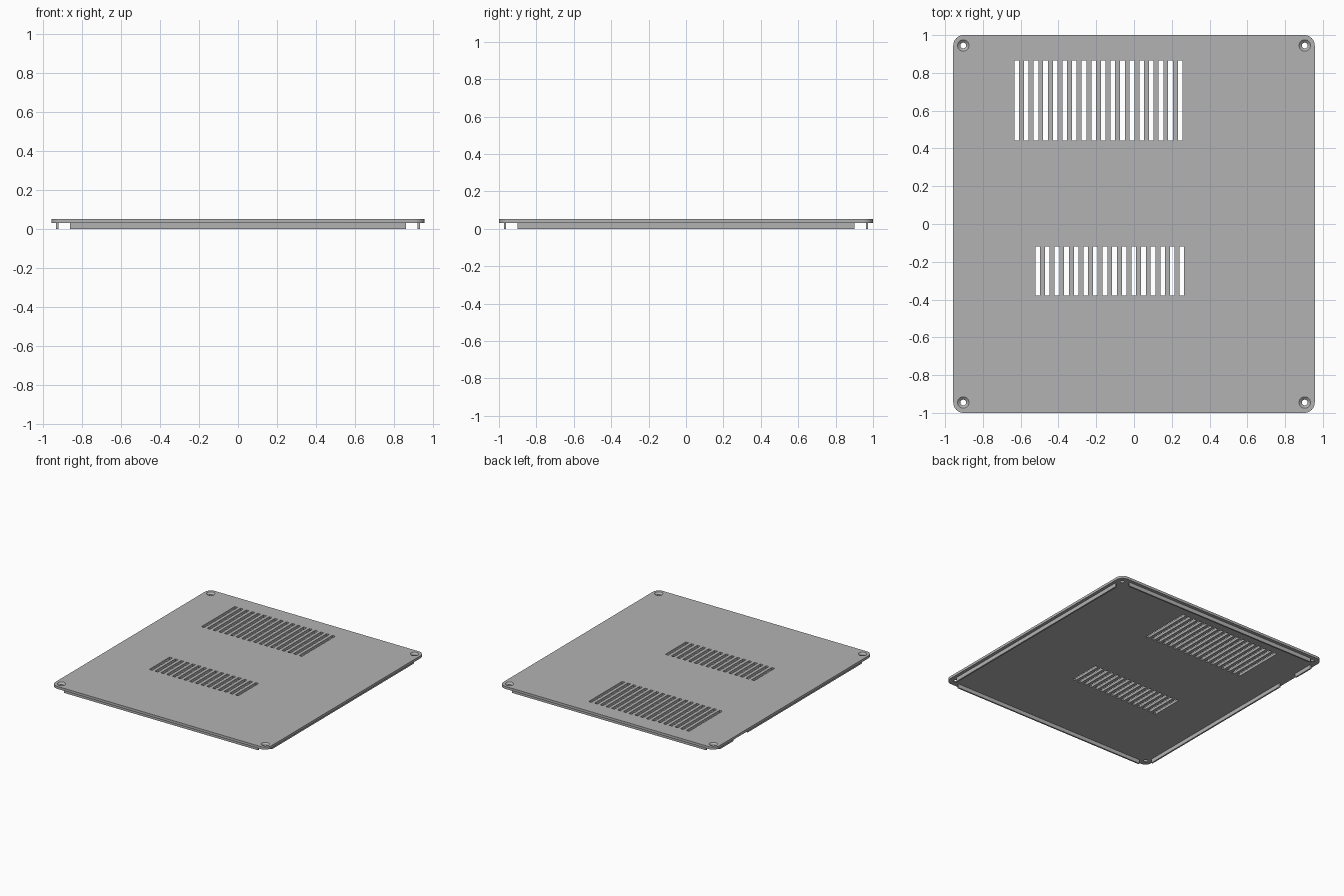
import bpy, bmesh
from mathutils import Matrix, Vector

cube = bpy.data.objects.get("Cube")
if cube:
    bpy.data.objects.remove(cube)

HX, HY = 0.957, 1.0          # half width and half depth of the plate
Z0, Z1 = 0.031, 0.051        # underside and top of the plate

grey = bpy.data.materials.new("plain grey")
grey.use_nodes = True
colour = (0.45, 0.45, 0.45, 1)
grey.diffuse_color = colour
grey.node_tree.nodes["Principled BSDF"].inputs["Base Color"].default_value = colour


def add_box(bm, x0, x1, y0, y1, z0, z1):
    mat = Matrix.Translation(((x0 + x1) / 2, (y0 + y1) / 2, (z0 + z1) / 2))
    mat = mat @ Matrix.Diagonal((x1 - x0, y1 - y0, z1 - z0, 1))
    return bmesh.ops.create_cube(bm, size=1, matrix=mat)["verts"]


def add_cone(bm, x, y, z0, z1, r0, r1):
    bmesh.ops.create_cone(bm, cap_ends=True, segments=32, radius1=r0, radius2=r1,
                          depth=z1 - z0, matrix=Matrix.Translation((x, y, (z0 + z1) / 2)))


def finish(bm, name):
    mesh = bpy.data.meshes.new(name)
    bm.to_mesh(mesh)
    bm.free()
    mesh.materials.append(grey)
    obj = bpy.data.objects.new(name, mesh)
    bpy.context.collection.objects.link(obj)
    return obj


def cut(target, cutter):
    mod = target.modifiers.new("cut", "BOOLEAN")
    mod.operation = "DIFFERENCE"
    mod.solver = "EXACT"
    mod.object = cutter
    bpy.context.view_layer.objects.active = target
    bpy.ops.object.modifier_apply(modifier=mod.name)
    bpy.data.objects.remove(cutter)


# Cover plate with rounded corners
bm = bmesh.new()
add_box(bm, -HX, HX, -HY, HY, Z0, Z1)
upright = [e for e in bm.edges if abs(e.verts[0].co.z - e.verts[1].co.z) > 0.01]
bmesh.ops.bevel(bm, geom=upright, offset=0.055, segments=8, profile=0.5, affect="EDGES")
plate = finish(bm, "cover_plate")

# Two rows of vent slots: count, first centre x, y range
bm = bmesh.new()
for count, start, y0, y1 in ((18, -0.621, 0.442, 0.865), (16, -0.51, -0.378, -0.119)):
    for i in range(count):
        x = start + i * 0.0509
        add_box(bm, x - 0.0125, x + 0.0125, y0, y1, 0, 0.1)
cut(plate, finish(bm, "slot_cutter"))

# Countersunk screw holes: through holes, then cones
corners = [(sx * 0.904, sy * 0.945) for sx in (-1, 1) for sy in (-1, 1)]
bm = bmesh.new()
for x, y in corners:
    add_cone(bm, x, y, 0, 0.1, 0.015, 0.015)
cut(plate, finish(bm, "hole_cutter"))
bm = bmesh.new()
for x, y in corners:
    add_cone(bm, x, y, Z1 - 0.016, Z1 + 0.004, 0.012, 0.035)
cut(plate, finish(bm, "countersink_cutter"))

bpy.ops.object.select_all(action="DESELECT")
plate.select_set(True)
bpy.context.view_layer.objects.active = plate
bpy.ops.object.shade_smooth_by_angle(angle=0.6)

# Locating rails under the edges; the one at -x has a gap near the back
rails = {
    "front_rail": (-0.86, 0.86, -0.974, -0.962),
    "back_rail": (-0.86, 0.86, 0.962, 0.974),
    "left_rail": (0.92, 0.932, -0.9, 0.9),
    "right_rail_long": (-0.932, -0.92, -0.9, 0.55),
    "right_rail_short": (-0.932, -0.92, 0.73, 0.9),
}
for name, (x0, x1, y0, y1) in rails.items():
    bm = bmesh.new()
    add_box(bm, x0, x1, y0, y1, 0, Z0 + 0.002)
    finish(bm, name)
